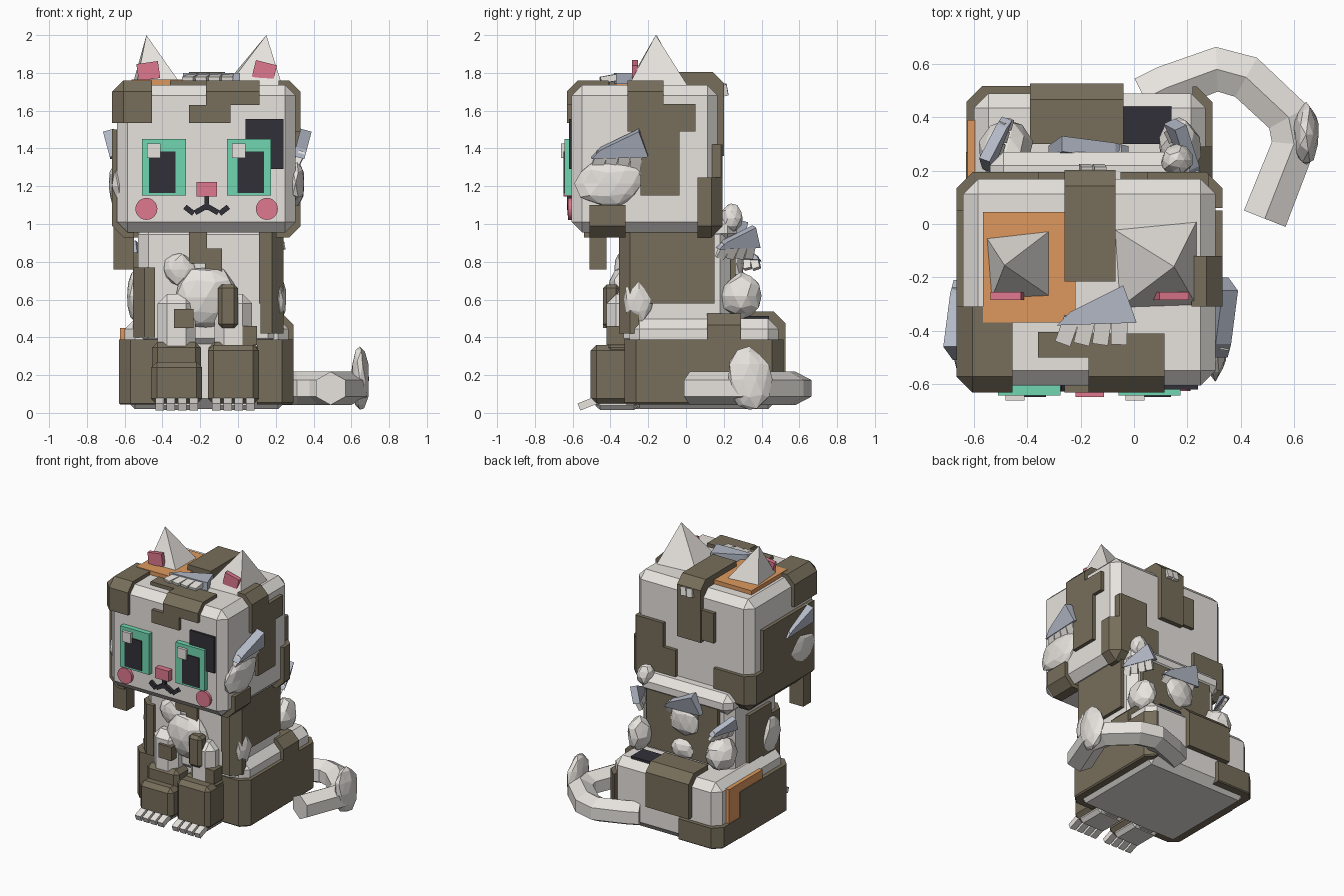
import bpy
import bmesh
import random
from math import radians, pi
from mathutils import Matrix, Vector, Euler

random.seed(4)
default_cube = bpy.data.objects.get("Cube")
if default_cube:
    bpy.data.objects.remove(default_cube, do_unlink=True)


def material(name, *srgb):
    linear = [((c / 255 + 0.055) / 1.055) ** 2.4 for c in srgb] + [1]
    mat = bpy.data.materials.new(name)
    mat.use_nodes = True
    mat.diffuse_color = linear
    mat.node_tree.nodes["Principled BSDF"].inputs["Base Color"].default_value = linear
    return mat


WHITE = material("warm_white", 231, 227, 222)
BROWN = material("fur_brown", 119, 110, 91)
BLUE = material("blue_grey", 178, 184, 198)
BLACK = material("soft_black", 49, 48, 56)
GREEN = material("eye_green", 113, 214, 177)
PINK = material("nose_pink", 222, 120, 142)
ORANGE = material("fur_orange", 222, 153, 94)


def finish(name, bm, mat, matrix=None):
    if matrix:
        bm.transform(matrix)
    bmesh.ops.recalc_face_normals(bm, faces=bm.faces[:])
    mesh = bpy.data.meshes.new(name)
    bm.to_mesh(mesh)
    bm.free()
    mesh.materials.append(mat)
    obj = bpy.data.objects.new(name, mesh)
    bpy.context.collection.objects.link(obj)
    return obj


def block(x, y, z, bevel=0):
    """Box mesh between three ranges, with optional chamfered edges."""
    bm = bmesh.new()
    size = Matrix.Diagonal((x[1] - x[0], y[1] - y[0], z[1] - z[0], 1))
    middle = Matrix.Translation((sum(x) / 2, sum(y) / 2, sum(z) / 2))
    bmesh.ops.create_cube(bm, size=1, matrix=middle @ size)
    if bevel:
        bmesh.ops.bevel(bm, geom=bm.edges[:], offset=bevel, segments=1, affect='EDGES')
    return bm


def box(name, mat, x, y, z, bevel=0):
    return finish(name, block(x, y, z, bevel), mat)


def turned_box(name, mat, centre, size, euler, parent=Matrix()):
    half = [(-s / 2, s / 2) for s in size]
    turn = Euler([radians(a) for a in euler]).to_matrix().to_4x4()
    return finish(name, block(*half), mat, parent @ Matrix.Translation(centre) @ turn)


def patch(name, mat, body, x=None, y=None, z=None, grow=0.026):
    """Fur patch that wraps a body block: a slightly larger copy, trimmed to ranges."""
    bm = block(*[(a - grow, b + grow) for a, b in body], bevel=0.06)
    for axis, limits in enumerate((x, y, z)):
        for side, limit in zip((-1, 1), limits or ()):
            if limit is None:
                continue
            normal, point = Vector(), Vector()
            normal[axis], point[axis] = side, limit
            bmesh.ops.bisect_plane(bm, geom=bm.verts[:] + bm.edges[:] + bm.faces[:],
                                   plane_co=point, plane_no=normal, clear_outer=True)
            rim = [e for e in bm.edges if e.is_boundary]
            bmesh.ops.holes_fill(bm, edges=rim, sides=0)
    return finish(name, bm, mat)


def fluff(name, centre, radii):
    bm = bmesh.new()
    bmesh.ops.create_icosphere(bm, subdivisions=2, radius=1)
    for v in bm.verts:
        v.co *= random.uniform(0.88, 1.07)
    return finish(name, bm, WHITE, Matrix.Translation(centre) @ Matrix.Diagonal((*radii, 1)))


def tuft(name, centre, euler, size=1):
    """Blue-grey triangular shard with a fringe of small white locks."""
    place = (Matrix.Translation(centre) @ Euler([radians(a) for a in euler]).to_matrix().to_4x4()
             @ Matrix.Scale(size, 4))
    bm = bmesh.new()
    face = bm.faces.new([bm.verts.new((px, py, -0.03))
                         for px, py in ((-0.15, -0.05), (0.15, -0.04), (0.1, 0.1), (-0.1, 0))])
    out = bmesh.ops.extrude_face_region(bm, geom=[face])["geom"]
    bmesh.ops.translate(bm, verts=[g for g in out if isinstance(g, bmesh.types.BMVert)], vec=(0, 0, 0.06))
    finish(name + "_shard", bm, BLUE, place)
    for i in range(4):
        turned_box(f"{name}_lock_{i}", WHITE, (-0.11 + i * 0.065, -0.07, 0),
                   (0.06, 0.1, 0.035), (10, 0, -20 + i * 6), place)


# Main blocks
head = ((-0.64, 0.305), (-0.605, 0.168), (0.955, 1.735))
torso = ((-0.53, 0.215), (-0.33, 0.235), (0.34, 1.0))
hips = ((-0.6, 0.268), (-0.3, 0.49), (0.02, 0.5))
for name, body in (("head", head), ("torso", torso), ("hips", hips)):
    box(name, WHITE, *body, bevel=0.055)
box("nape", WHITE, (-0.54, 0.21), (0, 0.27), (0.9, 1.05), 0.05)

# Head patches
patch("brow_corner_patch", BROWN, head, (None, -0.455), (None, -0.31), (1.535, None))
patch("forehead_patch", BROWN, head, (-0.17, 0.115), (None, -0.41), (1.63, None))
patch("forehead_step", BROWN, head, (-0.26, -0.04), (None, -0.5), (1.535, 1.63))
patch("crown_step", BROWN, head, (-0.36, -0.17), (-0.5, -0.405), (1.7, None))
patch("left_temple_patch", BROWN, head, (0.215, None), (-0.31, -0.12), (1.49, None))
patch("left_temple_step", BROWN, head, (0.25, None), (-0.12, 0.05), (1.49, 1.635))
patch("left_cheek_patch", BROWN, head, (0.25, None), (-0.24, -0.035), (1.15, 1.49))
patch("left_jaw_patch", BROWN, head, (0.2, None), (-0.51, -0.32), (None, 1.1))
patch("left_nape_patch", BROWN, head, (-0.05, None), (0.06, None), (None, 1.245))
patch("left_back_step", BROWN, head, (0.05, 0.28), (0.1, None), (1.245, 1.42))
crown = (*head[:2], (0.955, 1.77))
patch("crown_strip", BROWN, crown, (-0.26, -0.07), (-0.215, None), (1.36, None), 0.034)
patch("crown_strip_step", BROWN, head, (-0.36, -0.26), (0.1, None), (1.38, 1.6))
patch("right_cheek_patch", BROWN, head, (None, -0.55), (-0.54, 0.05), (None, 1.5))
patch("right_nape_patch", BROWN, head, (None, -0.36), (0.04, None), (None, 1.2))
patch("ear_patch", ORANGE, head, (-0.565, -0.22), (-0.37, 0.045), (1.7, None), 0.03)
box("hanging_lock", BROWN, (-0.66, -0.55), (-0.51, -0.42), (0.76, 1.0))
for i in range(2):
    turned_box("back_lock", WHITE, (-0.18 + i * 0.05, 0.205, 1.71), (0.045, 0.03, 0.06), (10, 8, 0))


# Ears
def ear(name, tip, x, y):
    bm = bmesh.new()
    base = [bm.verts.new((px, py, 1.73)) for px, py in
            ((x[0] + 0.02, y[0]), (x[1], y[0] + 0.01), (x[1], y[1]), (x[0], y[1] - 0.03))]
    top = bm.verts.new(tip)
    bm.faces.new(base)
    for i in range(4):
        bm.faces.new((base[i], base[i - 1], top))
    finish(name, bm, WHITE)


ear("right_ear", (-0.485, -0.155, 2), (-0.56, -0.295), (-0.295, -0.01))
ear("left_ear", (0.15, -0.16, 2), (-0.075, 0.235), (-0.315, 0.01))
for side, x, tilt in (("right", -0.475, -8), ("left", 0.14, 14)):
    turned_box(side + "_inner_ear", PINK, (x, -0.27, 1.81), (0.115, 0.03, 0.09), (0, tilt, 0))

# Face
box("eye_patch", BLACK, (0.04, 0.24), (-0.62, -0.59), (1.29, 1.555))
for side, x in (("right", -0.392), ("left", 0.058)):
    pupil = x + (-0.008 if side == "right" else 0.01)
    box(side + "_iris", GREEN, (x - 0.117, x + 0.117), (-0.642, -0.59), (1.15, 1.45))
    box(side + "_pupil", BLACK, (pupil - 0.07, pupil + 0.07), (-0.649, -0.64), (1.165, 1.385))
    box(side + "_eye_glint", WHITE, (x - 0.09, x - 0.018), (-0.662, -0.64), (1.35, 1.425))
box("nose", PINK, (-0.22, -0.112), (-0.648, -0.59), (1.145, 1.222))
box("mouth_line", BLACK, (-0.178, -0.154), (-0.63, -0.59), (1.075, 1.145))
for s in (-1, 1):
    turned_box("mouth_inner", BLACK, (-0.166 + s * 0.033, -0.61, 1.076), (0.065, 0.035, 0.028), (0, s * 30, 0))
    turned_box("mouth_outer", BLACK, (-0.166 + s * 0.092, -0.61, 1.073), (0.058, 0.035, 0.028), (0, -s * 38, 0))
    bm = bmesh.new()
    bmesh.ops.create_cone(bm, cap_ends=True, segments=24, radius1=0.058, radius2=0.058, depth=0.04)
    finish("blush", bm, PINK, Matrix.Translation((-0.166 + s * 0.319, -0.605, 1.08)) @ Matrix.Rotation(pi / 2, 4, 'X'))

# Torso patches
patch("left_flank_patch", BROWN, torso, (0.11, None), (None, 0.15), (0.58, None))
patch("left_shoulder_patch", BROWN, torso, (0.12, None), (None, -0.25), (0.42, 0.6))
patch("chest_patch", BROWN, torso, (-0.26, -0.165), (None, -0.25), (0.79, 0.96))
patch("chest_step", BROWN, torso, (-0.175, -0.085), (None, -0.25), (0.6, 0.87))
patch("right_shoulder_patch", BROWN, torso, (None, -0.44), (None, -0.1), (0.4, 0.77))
patch("right_flank_patch", BROWN, torso, (None, -0.48), (-0.2, 0.06), (0.5, 0.85))
patch("back_patch", BROWN, torso, (-0.44, 0.14), (0.1, None), (0.52, 0.95))

# Hip patches
patch("left_thigh_patch", BROWN, hips, (0.1, None), (None, 0.4), (0.045, 0.388))
patch("left_rump_corner", BROWN, hips, (0.22, None), (0.4, None), (0.045, 0.388))
patch("left_rump_patch", BROWN, hips, (0.17, None), (0.11, 0.29), (0.3, None))
patch("rump_strip", BROWN, hips, (-0.39, -0.04), (0.3, None), (0.22, None), 0.036)
patch("rump_spot", BLACK, hips, (-0.04, 0.14), (0.3, 0.44), (0.45, None), 0.012)
patch("right_thigh_patch", BROWN, hips, (None, -0.42), (None, 0.27), (0.045, 0.388), 0.03)
patch("right_rump_patch", BROWN, hips, (None, -0.3), (0.15, None), (0.045, 0.2), 0.028)
patch("hip_spot", ORANGE, hips, (None, -0.55), (0, 0.39), (0.12, 0.45), 0.024)

# Front legs with boots and toes
for side, x, height in (("right", -0.325, 0.27), ("left", -0.025, 0.36)):
    box(side + "_front_leg", WHITE, (x - 0.1, x + 0.1), (-0.42, -0.2), (0.02, 0.63), 0.05)
    box(side + "_paw_pad", WHITE, (x - 0.11, x + 0.11), (-0.48, -0.25), (0.015, 0.1), 0.025)
    box(side + "_boot", BROWN, (x - 0.135, x + 0.135), (-0.505, -0.25), (0.045, height), 0.03)
    box(side + "_ankle", BROWN, (x - 0.13, x + 0.13), (-0.43, -0.22), (0.1, 0.375), 0.03)
    for i in range(4):
        turned_box(side + "_toe", WHITE, (x - 0.09 + i * 0.06, -0.52, 0.05), (0.045, 0.1, 0.04), (22, 0, 0))
box("right_leg_spot", BROWN, (-0.34, -0.235), (-0.44, -0.35), (0.45, 0.55))
box("left_leg_spot", BROWN, (-0.105, 0), (-0.44, -0.35), (0.45, 0.68), 0.02)
box("left_leg_step", BROWN, (0, 0.1), (-0.42, -0.3), (0.36, 0.46))

# Fluff and tufts
fluff("chest_fluff", (-0.17, -0.34, 0.61), (0.17, 0.075, 0.17))
fluff("upper_chest_fluff", (-0.31, -0.33, 0.76), (0.085, 0.055, 0.09))
fluff("left_cheek_fluff", (0.305, -0.41, 1.215), (0.052, 0.18, 0.135))
fluff("right_cheek_fluff", (-0.635, -0.41, 1.2), (0.05, 0.17, 0.13))
fluff("left_side_fluff", (0.215, -0.25, 0.6), (0.04, 0.08, 0.12))
fluff("right_side_fluff", (-0.545, -0.2, 0.62), (0.045, 0.1, 0.13))
fluff("back_fluff", (-0.17, 0.25, 0.79), (0.12, 0.06, 0.12))
fluff("lower_back_fluff", (-0.15, 0.24, 0.58), (0.1, 0.06, 0.08))
fluff("right_back_fluff", (-0.48, 0.27, 0.63), (0.1, 0.12, 0.13))
fluff("left_back_fluff", (0.17, 0.29, 0.62), (0.08, 0.11, 0.12))
fluff("left_nape_fluff", (0.16, 0.24, 1.03), (0.06, 0.06, 0.08))
tuft("crown_tuft", (-0.14, -0.33, 1.77), (0, 0, 0))
tuft("left_cheek_tuft", (0.335, -0.35, 1.4), (105, 0, 90))
tuft("right_cheek_tuft", (-0.66, -0.36, 1.4), (105, 0, -90))
tuft("back_tuft", (-0.17, 0.275, 0.92), (105, 0, 180))
tuft("right_back_tuft", (-0.52, 0.3, 0.84), (105, 0, -110), 0.7)
tuft("left_back_tuft", (0.19, 0.28, 0.91), (105, 0, 115), 0.8)

# Tail: six-sided tube swept along a bent path
path = [Vector((px, py, 0.13)) for px, py in
        ((0.04, 0.47), (0.12, 0.51), (0.31, 0.58), (0.42, 0.55), (0.58, 0.4), (0.6, 0.3), (0.49, 0.02))]
bm = bmesh.new()
rings = []
for i, point in enumerate(path):
    ahead = (path[min(i + 1, len(path) - 1)] - point).normalized()
    behind = (point - path[max(i - 1, 0)]).normalized()
    heading = (ahead + behind).normalized()
    across = heading.cross(Vector((0, 0, 1)))
    ring = []
    for k in range(6):
        spoke = Matrix.Rotation(k * pi / 3, 3, heading) @ Vector((0, 0, 0.088))
        ring.append(bm.verts.new(point + spoke + across * spoke.dot(across) * 0.1))
    rings.append(ring)
for a, b in zip(rings, rings[1:]):
    for k in range(6):
        bm.faces.new((a[k - 1], a[k], b[k], b[k - 1]))
bm.faces.new(rings[0])
bm.faces.new(rings[-1])
finish("tail", bm, WHITE)
fluff("tail_fluff", (0.645, 0.335, 0.178), (0.05, 0.12, 0.172))
